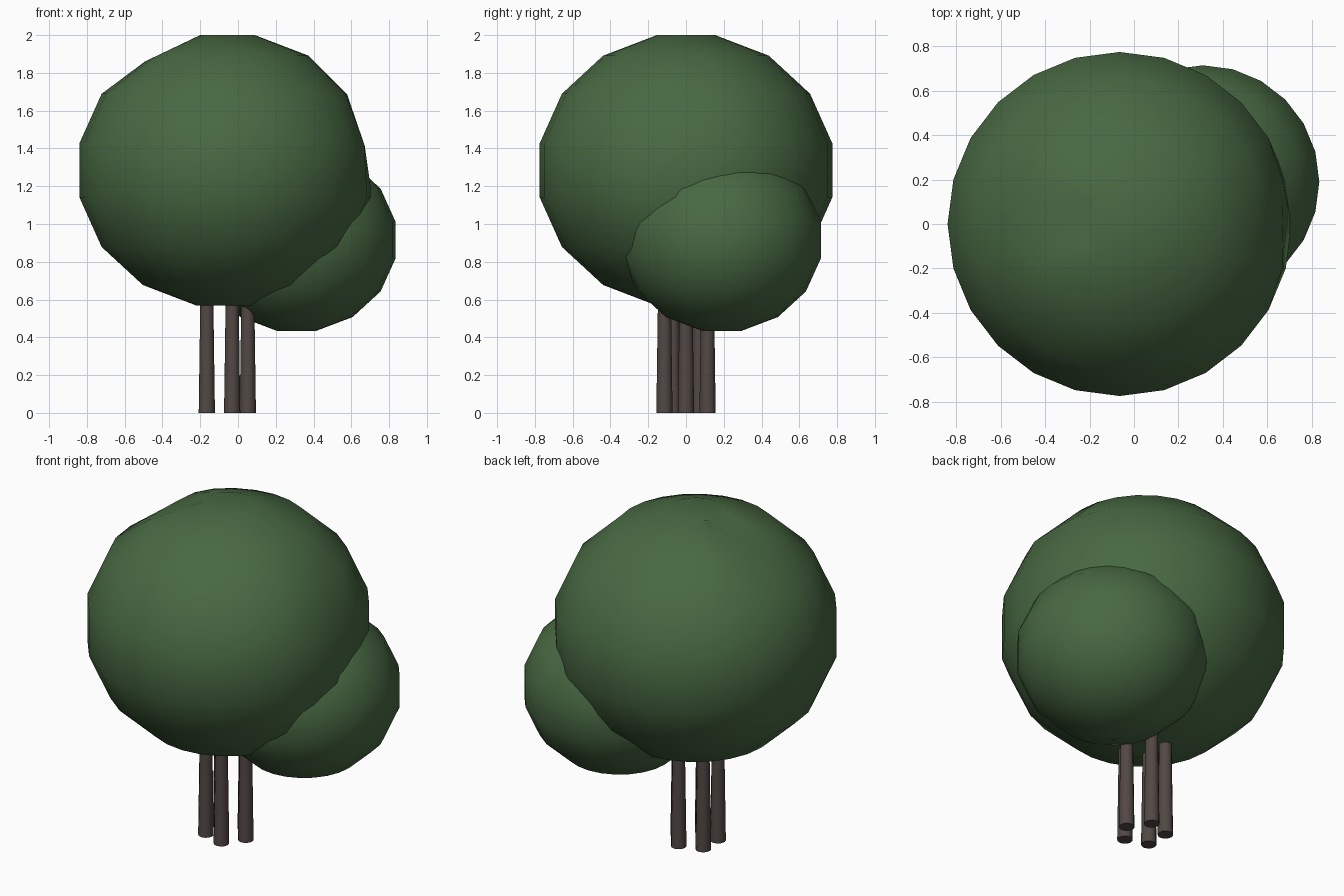
import bpy
import bmesh
import math
from mathutils import Vector

cube = bpy.data.objects.get("Cube")
if cube:
    bpy.data.objects.remove(cube)


def make_material(name, rgb):
    mat = bpy.data.materials.new(name)
    mat.use_nodes = True
    mat.diffuse_color = (*rgb, 1)
    mat.node_tree.nodes["Principled BSDF"].inputs["Base Color"].default_value = (*rgb, 1)
    return mat


def add_object(name, bm, mat, location, angle):
    bmesh.ops.recalc_face_normals(bm, faces=bm.faces)
    mesh = bpy.data.meshes.new(name)
    bm.to_mesh(mesh)
    bm.free()
    mesh.materials.append(mat)
    obj = bpy.data.objects.new(name, mesh)
    obj.location = location
    bpy.context.collection.objects.link(obj)
    bpy.ops.object.select_all(action="DESELECT")
    obj.select_set(True)
    bpy.context.view_layer.objects.active = obj
    bpy.ops.object.shade_smooth_by_angle(angle=math.radians(angle))
    return obj


def foliage(name, center, radius, height, mat, flats=(), segments=24, bands=8):
    """Faceted ball whose rings straddle the equator, trimmed by flat planes."""
    bm = bmesh.new()
    rings = []
    for i in range(bands):
        lat = math.pi * ((i + 0.5) / bands - 0.5)
        r, z = radius * math.cos(lat), height * math.sin(lat)
        rings.append([bm.verts.new((r * math.cos(a), r * math.sin(a), z))
                      for a in (math.tau * k / segments for k in range(segments))])
    for low, high in zip(rings, rings[1:]):
        for k in range(segments):
            n = (k + 1) % segments
            bm.faces.new((low[k], low[n], high[n], high[k]))
    bm.faces.new(rings[0])
    bm.faces.new(rings[-1])
    # Press vertices outside each plane back onto it
    for point, normal in flats:
        normal = Vector(normal).normalized()
        for v in bm.verts:
            d = (v.co + Vector(center) - Vector(point)).dot(normal)
            if d > 0:
                v.co -= normal * d
    bmesh.ops.triangulate(bm, faces=[f for f in bm.faces if len(f.verts) > 4])
    return add_object(name, bm, mat, center, 60)


leaf_green = make_material("leaf green", (0.065, 0.14, 0.055))
bark_brown = make_material("bark brown", (0.085, 0.065, 0.058))

# Large crown, slightly flattened on two shoulders
foliage("large_crown", (-0.065, 0, 1.284), 0.79, 0.73, leaf_green,
        flats=[((-0.2, 0, 2.0), (-0.2, 0, 0.42)),
               ((0.72, 0, 1.27), (0.41, 0, 0.14))])

# Smaller crown, low at the back left
foliage("small_crown", (0.31, 0.19, 0.915), 0.535, 0.49, leaf_green)

# Ring of five slender tapered trunks
for i in range(5):
    a = math.tau * i / 5
    bm = bmesh.new()
    bmesh.ops.create_cone(bm, cap_ends=True, segments=12, radius1=0.043,
                          radius2=0.033, depth=0.7)
    add_object(f"trunk_{i + 1}", bm, bark_brown,
               (-0.068 + 0.12 * math.cos(a), 0.12 * math.sin(a), 0.35), 40)
